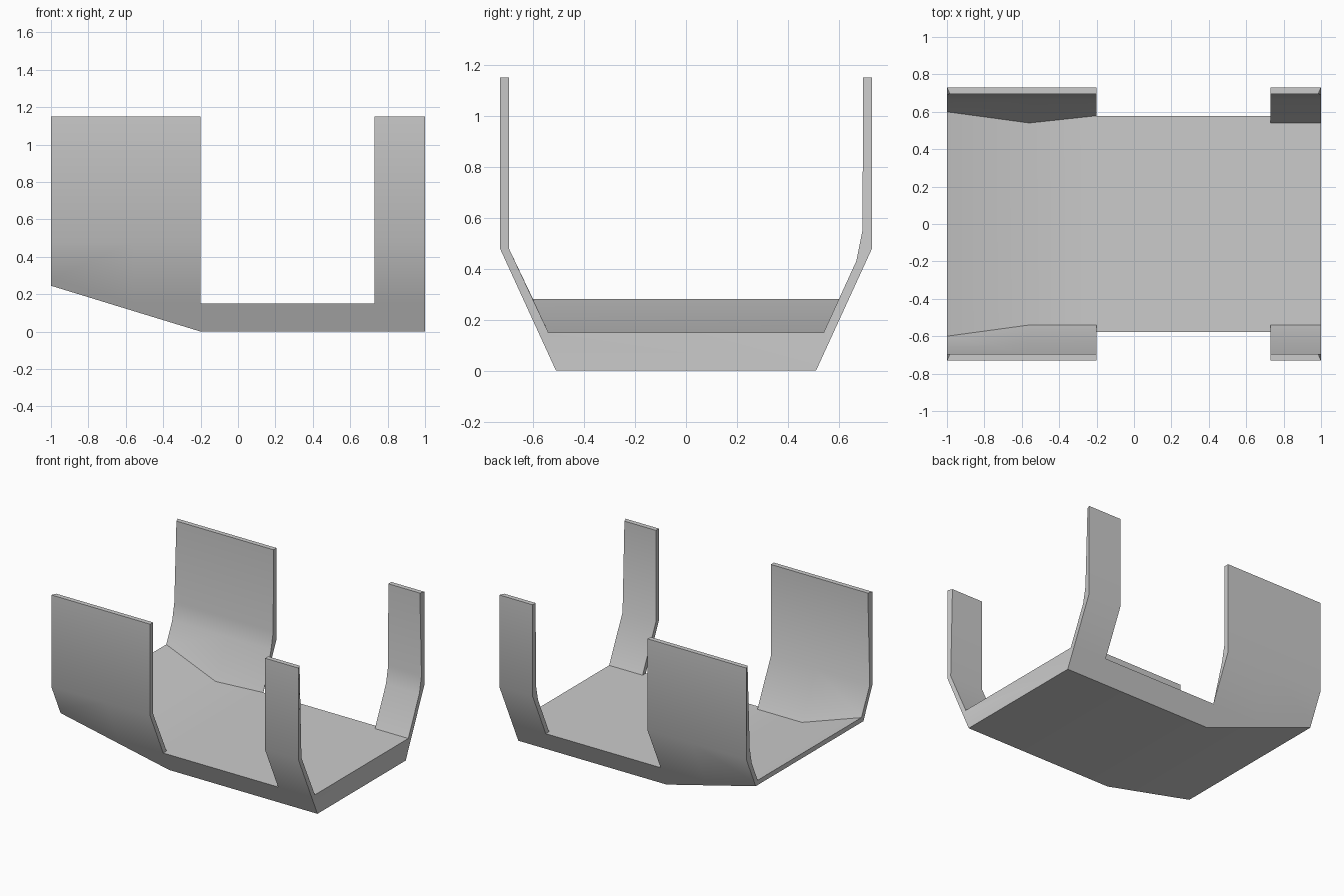
import bpy, bmesh, math

cube = bpy.data.objects.get("Cube")
if cube:
    bpy.data.objects.remove(cube)

# One grey material
grey = bpy.data.materials.new("light grey")
grey.use_nodes = True
colour = (0.6, 0.6, 0.6, 1)
grey.diffuse_color = colour
grey.node_tree.nodes["Principled BSDF"].inputs["Base Color"].default_value = colour

# Stations along the tray: x, underside height, floor height
STATIONS = [(-1, 0.245, 0.28), (-0.56, 0.11, 0.15), (-0.2, 0, 0.15),
            (0.73, 0, 0.15), (1, 0, 0.15)]
WALLED = (True, True, False, True)   # which spans carry upright walls
TOP, KINK, OUTER, INNER = 1.15, 0.48, 0.73, 0.695
BENDS = {-1: [(INNER, KINK)], 1: [(0.692, 0.55), (0.668, 0.43)]}

bm = bmesh.new()


def face(points):
    """Add a face, skipping repeated corners."""
    clean = []
    for p in points:
        if p not in clean:
            clean.append(p)
    if len(clean) > 2:
        bm.faces.new([bm.verts.new(p) for p in clean])


def flank(z):
    """Half width of the sloping outer flank."""
    return 0.51 + (OUTER - 0.51) * z / KINK


def section(i, side):
    """Outer and inner outline of one side, both from bottom to top."""
    x, base, floor = STATIONS[i]
    root = 0.54 + 0.46 * (floor - 0.15)
    if i == 2 and side == 1:
        root = flank(floor)           # back wall tapers out at its free end
    lip = x * 0.985 if abs(x) == 1 else x
    outer = [(x, side * y, z) for y, z in
             ((flank(base), base), (flank(floor), floor), (OUTER, KINK), (OUTER, TOP))]
    inner = [(x, side * root, floor)]
    inner += [(x, side * y, z) for y, z in reversed(BENDS[side])]
    inner.append((lip, side * INNER, TOP))
    return outer, inner


def strip(a, b):
    """Quads between two matching outlines."""
    for k in range(len(a) - 1):
        face([a[k], a[k + 1], b[k + 1], b[k]])


for i, walled in enumerate(WALLED):
    ends = {s: (section(i, s), section(i + 1, s)) for s in (-1, 1)}
    (fo, fi), (go, gi) = ends[-1]
    (bo, bi), (co, ci) = ends[1]
    # Underside and floor
    face([fo[0], go[0], co[0], bo[0]])
    if walled:
        face([fi[0], gi[0], ci[0], bi[0]])
    else:
        face([fo[1], fi[0], bi[0], bo[1], co[1], ci[0], gi[0], go[1]])
    # Flanks, walls and rims
    for (o, n), (p, q) in ends.values():
        if walled:
            strip(o, p)
            strip(n, q)
            face([o[-1], p[-1], q[-1], n[-1]])
        else:
            strip(o[:2], p[:2])

# Wall ends, and the two ends of the tray
for i in (0, 2, 3, 4):
    for side in (-1, 1):
        o, n = section(i, side)
        face(o[1:] + n[::-1])
for i in (0, 4):
    (fo, fi), (bo, bi) = section(i, -1), section(i, 1)
    face([fo[0], fo[1], fi[0], bi[0], bo[1], bo[0]])

bmesh.ops.remove_doubles(bm, verts=bm.verts, dist=0.0005)
bmesh.ops.recalc_face_normals(bm, faces=bm.faces)
mesh = bpy.data.meshes.new("open_cradle")
bm.to_mesh(mesh)
bm.free()
mesh.materials.append(grey)
cradle = bpy.data.objects.new("open_cradle", mesh)
bpy.context.collection.objects.link(cradle)

# Soft bends, crisp edges
bpy.ops.object.select_all(action="DESELECT")
cradle.select_set(True)
bpy.context.view_layer.objects.active = cradle
bpy.ops.object.shade_smooth_by_angle(angle=math.radians(30))
